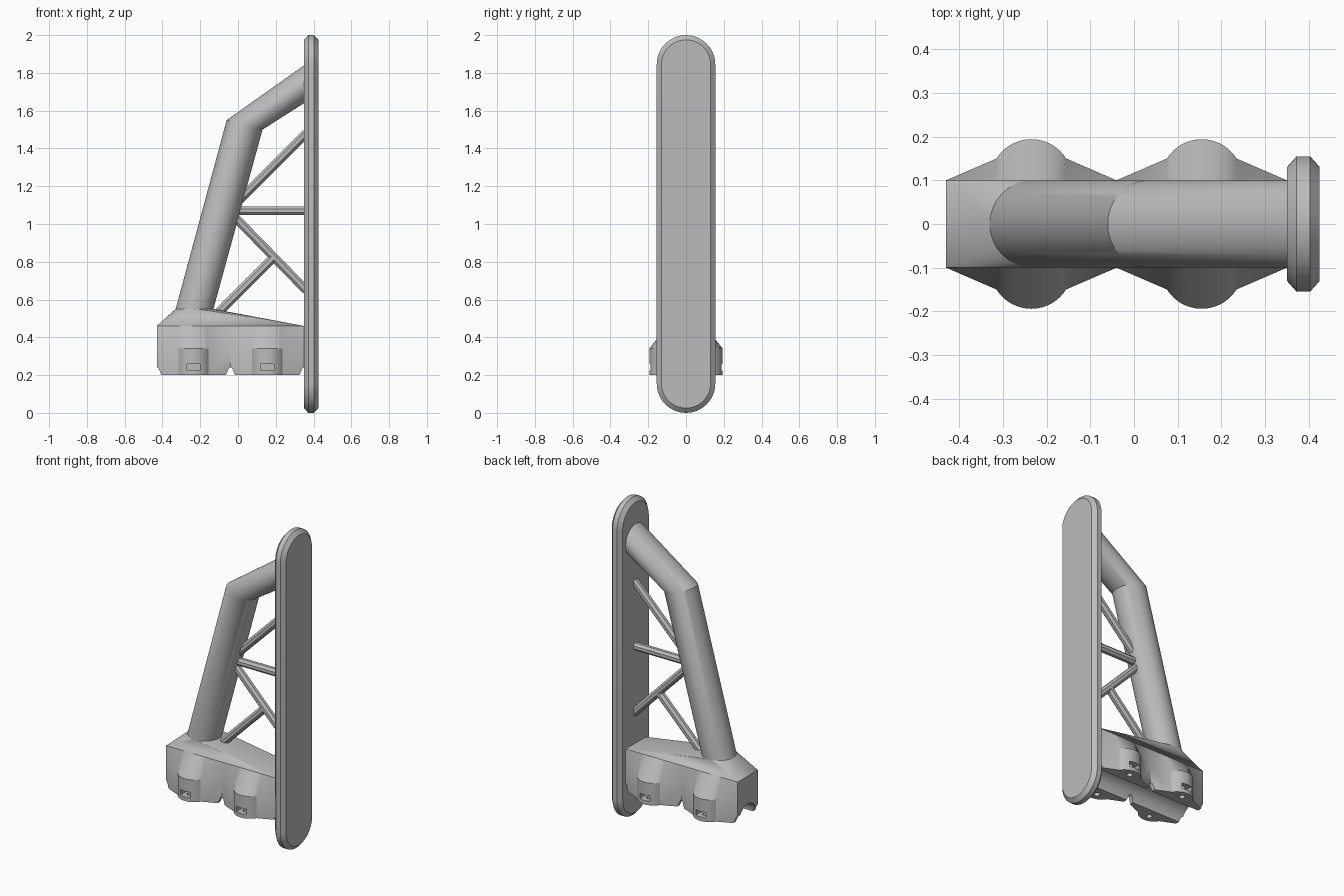
import bpy, bmesh
from math import sin, cos, pi, radians
from mathutils import Vector

cube = bpy.data.objects.get("Cube")
if cube:
    bpy.data.objects.remove(cube, do_unlink=True)

GREY = (0.5, 0.5, 0.5, 1)
grey = bpy.data.materials.new("plain grey")
grey.use_nodes = True
grey.diffuse_color = GREY
bsdf = next(n for n in grey.node_tree.nodes if n.type == 'BSDF_PRINCIPLED')
bsdf.inputs["Base Color"].default_value = GREY


def finish(name, bm):
    bmesh.ops.recalc_face_normals(bm, faces=bm.faces)
    mesh = bpy.data.meshes.new(name)
    bm.to_mesh(mesh)
    bm.free()
    mesh.materials.append(grey)
    obj = bpy.data.objects.new(name, mesh)
    bpy.context.collection.objects.link(obj)
    return obj


def loft(name, rings):
    """Closed solid through rings that have equal point counts."""
    bm = bmesh.new()
    rows = [[bm.verts.new(p) for p in ring] for ring in rings]
    n = len(rows[0])
    for a, b in zip(rows, rows[1:]):
        for i in range(n):
            j = (i + 1) % n
            bm.faces.new((a[i], a[j], b[j], b[i]))
    bm.faces.new(rows[0][::-1])
    bm.faces.new(rows[-1])
    return finish(name, bm)


def ring(centre, u, v, n=48, turn=0):
    c, u, v = Vector(centre), Vector(u), Vector(v)
    angles = [2 * pi * (i + turn) / n for i in range(n)]
    return [c + u * cos(a) + v * sin(a) for a in angles]


def smooth(obj, angle=30):
    bpy.ops.object.select_all(action='DESELECT')
    obj.select_set(True)
    bpy.context.view_layer.objects.active = obj
    bpy.ops.object.shade_smooth_by_angle(angle=radians(angle))


def cut(obj, cutter):
    mod = obj.modifiers.new("cut", 'BOOLEAN')
    mod.operation = 'DIFFERENCE'
    mod.solver = 'EXACT'
    mod.object = cutter
    bpy.context.view_layer.objects.active = obj
    bpy.ops.object.modifier_apply(modifier=mod.name)
    bpy.data.objects.remove(cutter, do_unlink=True)


# Rounded plate with chamfered rims
def stadium(x, inset):
    r = 0.155 - inset
    pts = []
    for k in range(2):
        for i in range(25):
            a = pi * (k + i / 24)
            pts.append((x, r * cos(a), (0.155 if k else 1.845) + r * sin(a)))
    return pts


plate = loft("end_plate", [stadium(0.35, 0.025), stadium(0.372, 0),
                           stadium(0.403, 0), stadium(0.425, 0.025)])
smooth(plate, 25)

# Bent tube with a mitred elbow
WIDE = (0, 0.1, 0)
foot = ring((-0.23, 0, 0.55), (0.1, 0, 0), WIDE)
tube = loft("bent_tube", [foot,
                          ring((0.035, 0, 1.525), (0.095, 0, -0.025), WIDE),
                          ring((0.35, 0, 1.74), (0, 0, -0.1), WIDE)])
smooth(tube)

# Saddle blending the tube foot into the base rectangle
bm = bmesh.new()
corners = [(x, y, 0.46) for x in (-0.43, 0.35) for y in (-0.1, 0.1)]
for p in foot + corners:
    bm.verts.new(p)
bmesh.ops.convex_hull(bm, input=bm.verts)
smooth(finish("saddle", bm))

# Octagonal braces
BRACES = {"upper_brace": ((-0.01, 1.11), (0.36, 1.48)),
          "level_brace": ((-0.02, 1.07), (0.36, 1.07)),
          "falling_brace": ((-0.03, 1.05), (0.36, 0.65)),
          "lower_brace": ((-0.12, 0.515), (0.185, 0.82))}
for name, (a, b) in BRACES.items():
    a, b = Vector((a[0], 0, a[1])), Vector((b[0], 0, b[1]))
    side = Vector((0, 1, 0))
    up = (b - a).normalized().cross(side)
    loft(name, [ring(p, up * 0.025, side * 0.025, 8, 0.5) for p in (a, b)])

# Clamp base: two bulging bosses on each side
CLAMPS = (-0.235, 0.155)
edge = [(-0.43, 0.1)]
for cx in CLAMPS:
    for i in range(17):
        a = radians(148 - 116 * i / 16)
        edge.append((cx + 0.094 * cos(a), 0.1 + 0.094 * sin(a)))
    edge.append((cx + 0.195, 0.1))
outline = edge + [(x, -y) for x, y in reversed(edge)]
base = loft("clamp_base", [
    [(x, y, 0.2) for x, y in outline],
    [(x, y, 0.34) for x, y in outline],
    [(x, 0.1 if y > 0 else -0.1, 0.46) for x, y in outline]])

# Round channel underneath
cut(base, loft("channel_cutter", [
    ring((x, 0, 0.2), (0, 0.085, 0), (0, 0, 0.085)) for x in (-0.6, 0.6)]))

# Relief notches at the ends and between the clamps
for cx in (-0.43, -0.04, 0.35):
    shape = [(-0.03, 0.185), (0.03, 0.185), (0.01, 0.235),
             (0, 0.242), (-0.01, 0.235)]
    cut(base, loft("notch_cutter", [
        [(cx + x, y, z) for x, z in shape] for y in (-0.3, 0.3)]))

# Nut slots and bolt holes
for cx in CLAMPS:
    for s in (-1, 1):
        slot = [(cx - 0.035, 0.225), (cx + 0.035, 0.225),
                (cx + 0.035, 0.26), (cx - 0.035, 0.26)]
        cut(base, loft("slot_cutter", [
            [(x, s * y, z) for x, z in slot] for y in (0.115, 0.25)]))
        cut(base, loft("bolt_cutter", [
            ring((cx, s * 0.145, z), (0.017, 0, 0), (0, 0.017, 0), 16)
            for z in (0.15, 0.3)]))
smooth(base, 25)
